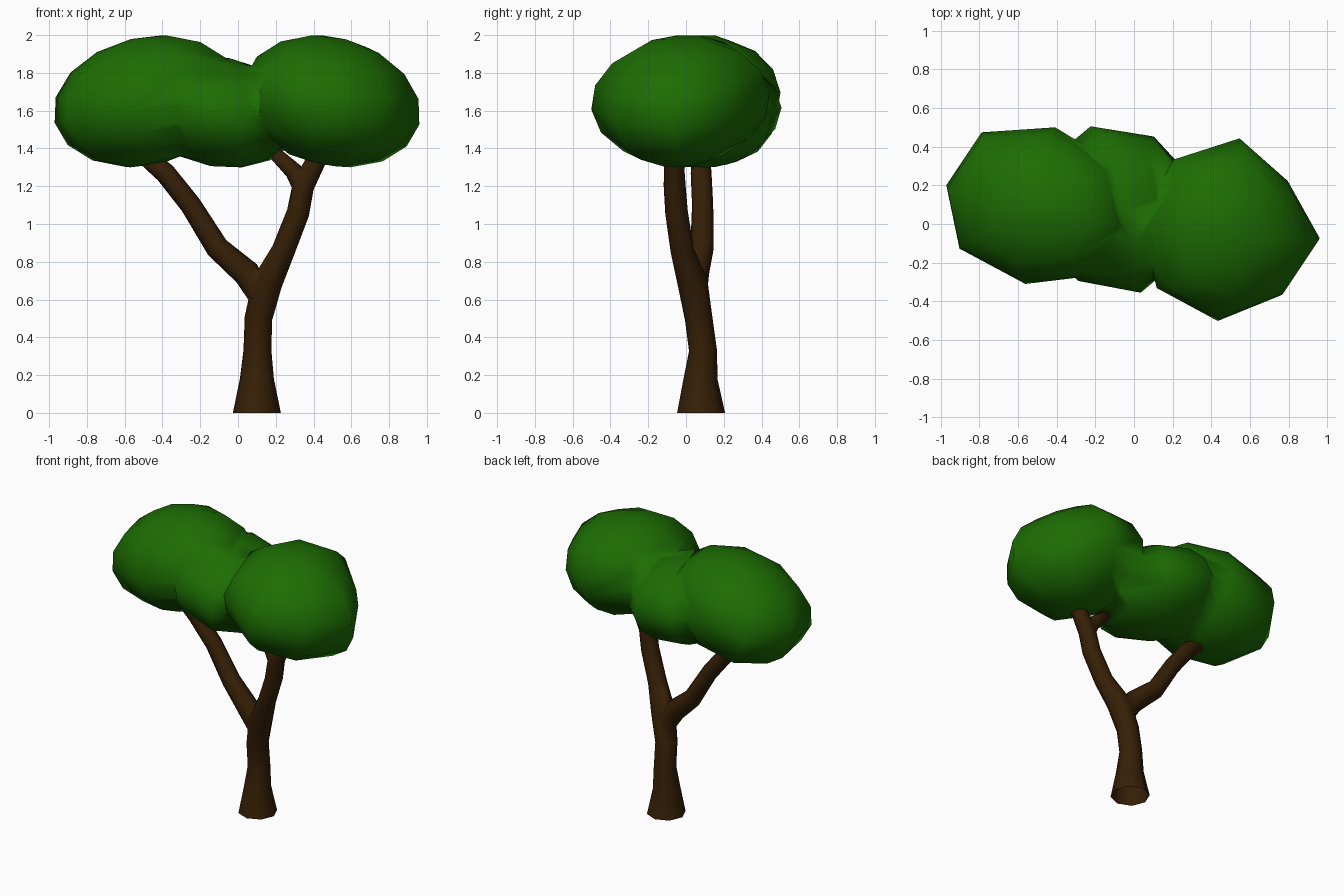
import bpy, bmesh, math
from mathutils import Matrix, Vector

if "Cube" in bpy.data.objects:
    bpy.data.objects.remove(bpy.data.objects["Cube"])


def material(name, rgb):
    m = bpy.data.materials.new(name)
    m.diffuse_color = (*rgb, 1)
    m.use_nodes = True
    m.node_tree.nodes["Principled BSDF"].inputs["Base Color"].default_value = m.diffuse_color
    return m


LEAF = material("leaf green", (0.012, 0.152, 0.001))
BARK = material("bark brown", (0.037, 0.014, 0.002))


def finish(name, bm, mat):
    bmesh.ops.recalc_face_normals(bm, faces=bm.faces)
    me = bpy.data.meshes.new(name)
    bm.to_mesh(me)
    bm.free()
    me.materials.append(mat)
    ob = bpy.data.objects.new(name, me)
    bpy.context.collection.objects.link(ob)
    return ob


def tube(name, path, sides=8):
    """Tapered limb through (x, y, z, radius) points."""
    bm = bmesh.new()
    pts = [Vector(p[:3]) for p in path]
    rings = []
    for i, p in enumerate(path):
        tan = pts[min(i + 1, len(pts) - 1)] - pts[max(i - 1, 0)]
        if p[2] == 0:
            tan = Vector((0, 0, 1))
        q = Vector((0, 0, 1)).rotation_difference(tan.normalized())
        ring = []
        for k in range(sides):
            a = 2 * math.pi * k / sides
            ring.append(bm.verts.new(pts[i] + q @ Vector((math.cos(a), math.sin(a), 0)) * p[3]))
        rings.append(ring)
    for lo, hi in zip(rings, rings[1:]):
        for k in range(sides):
            n = (k + 1) % sides
            bm.faces.new((lo[k], lo[n], hi[n], hi[k]))
    bm.faces.new(rings[0][::-1])
    bm.faces.new(rings[-1])
    return finish(name, bm, BARK)


def blob(name, centre, radii, tilt, turn, lean=0, bulge=(1,) * 8):
    """Squashed, tilted eight-sided sphere; bulge scales each of its meridians."""
    bm = bmesh.new()
    bmesh.ops.create_uvsphere(bm, u_segments=8, v_segments=8, radius=1)
    for v in bm.verts:
        f = bulge[round(math.atan2(v.co.y, v.co.x) / (math.pi / 4)) % 8]
        v.co.x *= f
        v.co.y *= f
    m = (Matrix.Translation(centre) @ Matrix.Rotation(math.radians(lean), 4, 'X')
         @ Matrix.Rotation(math.radians(tilt), 4, 'Y')
         @ Matrix.Rotation(math.radians(turn), 4, 'Z') @ Matrix.Diagonal((*radii, 1)))
    bmesh.ops.transform(bm, matrix=m, verts=bm.verts)
    return finish(name, bm, LEAF)


def union(base, others):
    bpy.context.view_layer.objects.active = base
    for o in others:
        mod = base.modifiers.new("join", 'BOOLEAN')
        mod.operation, mod.solver, mod.object = 'UNION', 'EXACT', o
        bpy.ops.object.modifier_apply(modifier=mod.name)
        bpy.data.objects.remove(o)
    base.data.shade_smooth()


# Trunk running into the right limb
trunk = tube("trunk", [(0.1, 0.08, 0, 0.127), (0.1, 0.077, 0.18, 0.09), (0.103, 0.09, 0.33, 0.074),
                       (0.108, 0.067, 0.5, 0.073), (0.155, 0.035, 0.69, 0.08),
                       (0.24, -0.02, 0.86, 0.062), (0.318, -0.05, 1.06, 0.06),
                       (0.345, -0.06, 1.2, 0.058), (0.425, -0.065, 1.36, 0.052),
                       (0.465, -0.065, 1.44, 0.045)])
# Left limb
left_limb = tube("left_limb", [(0.12, 0.05, 0.61, 0.06), (0.045, 0.05, 0.74, 0.072),
                               (-0.11, 0.085, 0.875, 0.062), (-0.25, 0.088, 1.1, 0.056),
                               (-0.385, 0.08, 1.27, 0.055), (-0.54, 0.08, 1.4, 0.045)])
# Short twig forking off the right limb
twig = tube("twig", [(0.345, -0.06, 1.18, 0.05), (0.295, -0.055, 1.28, 0.047),
                     (0.2, -0.045, 1.37, 0.036)])
union(trunk, [left_limb, twig])

# Open underside of the trunk
bm = bmesh.new()
bm.from_mesh(trunk.data)
base = [f for f in bm.faces if f.calc_center_median().z < 0.001]
bmesh.ops.delete(bm, geom=base, context='FACES_ONLY')
bm.to_mesh(trunk.data)
bm.free()

# Canopy of three merged clumps
canopy = blob("canopy", (-0.485, 0.095, 1.65), (0.51, 0.415, 0.34), -14, -11, 4,
              (1, 1, 1, 1.05, 1, 1.05, 1, 1))
middle = blob("middle_clump", (-0.095, 0.075, 1.592), (0.45, 0.45, 0.29), 10, 17, 0,
              (1, 0.95, 1, 1, 1, 0.93, 1, 1))
right = blob("right_clump", (0.49, -0.027, 1.65), (0.488, 0.48, 0.34), 14, -7, 7,
             (1, 0.82, 0.99, 0.98, 0.97, 1, 1, 0.93))
union(canopy, [middle, right])
